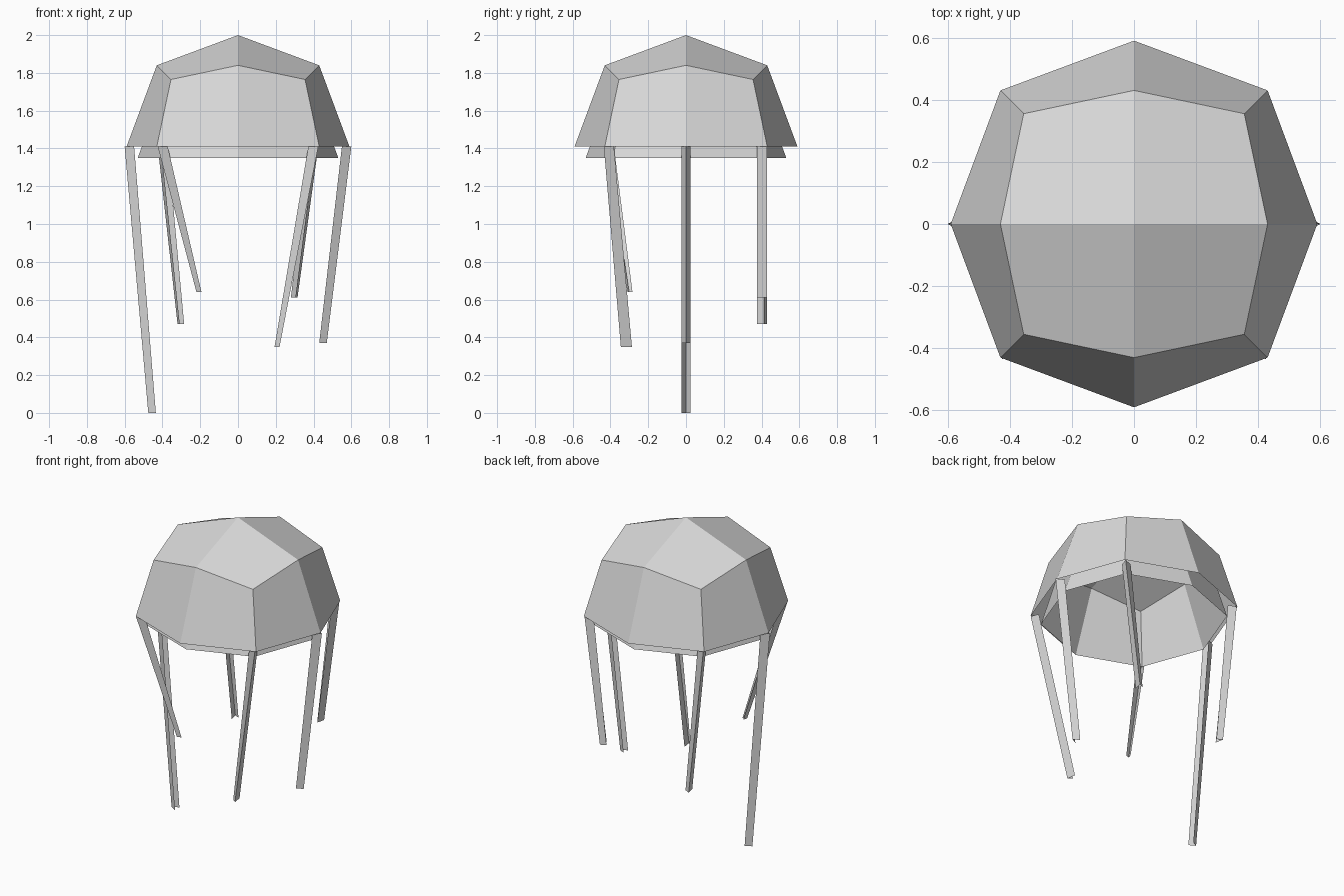
import bpy, bmesh
from mathutils import Vector

cube = bpy.data.objects.get("Cube")
if cube:
    bpy.data.objects.remove(cube, do_unlink=True)

grey = bpy.data.materials.new("light_grey")
grey.use_nodes = True
colour = (0.7, 0.7, 0.7, 1)
grey.diffuse_color = colour
grey.node_tree.nodes["Principled BSDF"].inputs["Base Color"].default_value = colour


def add_object(name, bm):
    mesh = bpy.data.meshes.new(name)
    bm.to_mesh(mesh)
    bm.free()
    mesh.materials.append(grey)
    obj = bpy.data.objects.new(name, mesh)
    bpy.context.collection.objects.link(obj)


# Bell: upper half of a once-divided cube, rounded out
def bell(name, scale, rim_z):
    reach = {1: 0.59, 2: 0.43, 3: 0.355}
    bm = bmesh.new()
    bmesh.ops.create_cube(bm, size=2)
    bmesh.ops.subdivide_edges(bm, edges=bm.edges[:], cuts=1, use_grid_fill=True)
    low = [v for v in bm.verts if v.co.z < -0.5]
    bmesh.ops.delete(bm, geom=low, context='VERTS')
    for v in bm.verts:
        signs = [round(c) for c in v.co]
        r = reach[sum(map(abs, signs))] * scale
        v.co = Vector(signs) * r + Vector((0, 0, rim_z))
    add_object(name, bm)


RIM = 1.41
bell("outer_bell", 1.0, RIM)
bell("inner_bell", 0.9, 1.35)


# Tentacle: open V-shaped strip with its ridge facing outward
def tentacle(name, top, foot, foot_scale):
    out = Vector((top[0], top[1], 0)).normalized()
    side = Vector((-out.y, out.x, 0))
    section = [side * 0.025 - out * 0.05, Vector(), -side * 0.025 - out * 0.05]
    bm = bmesh.new()
    upper = [bm.verts.new(Vector((*top, RIM)) + p) for p in section]
    sx, sy = foot_scale
    lower = [bm.verts.new(Vector(foot) + Vector((p.x * sx, p.y * sy, 0)))
             for p in section]
    for i in range(2):
        bm.faces.new((upper[i], lower[i], lower[i + 1], upper[i + 1]))
    bm.normal_update()
    add_object(name, bm)


tentacle("right_tentacle", (-0.6, 0), (-0.475, 0, 0), (0.8, 0.9))
tentacle("left_tentacle", (0.6, 0), (0.47, 0, 0.37), (0.8, 0.9))
tentacle("front_left_tentacle", (0.425, -0.435), (0.22, -0.345, 0.35), (0.5, 1.1))
tentacle("front_right_tentacle", (-0.425, -0.435), (-0.22, -0.31, 0.64), (0.5, 0.5))
tentacle("back_left_tentacle", (0.425, 0.43), (0.315, 0.43, 0.61), (0.66, 1))
tentacle("back_right_tentacle", (-0.425, 0.43), (-0.32, 0.43, 0.47), (0.66, 1))
